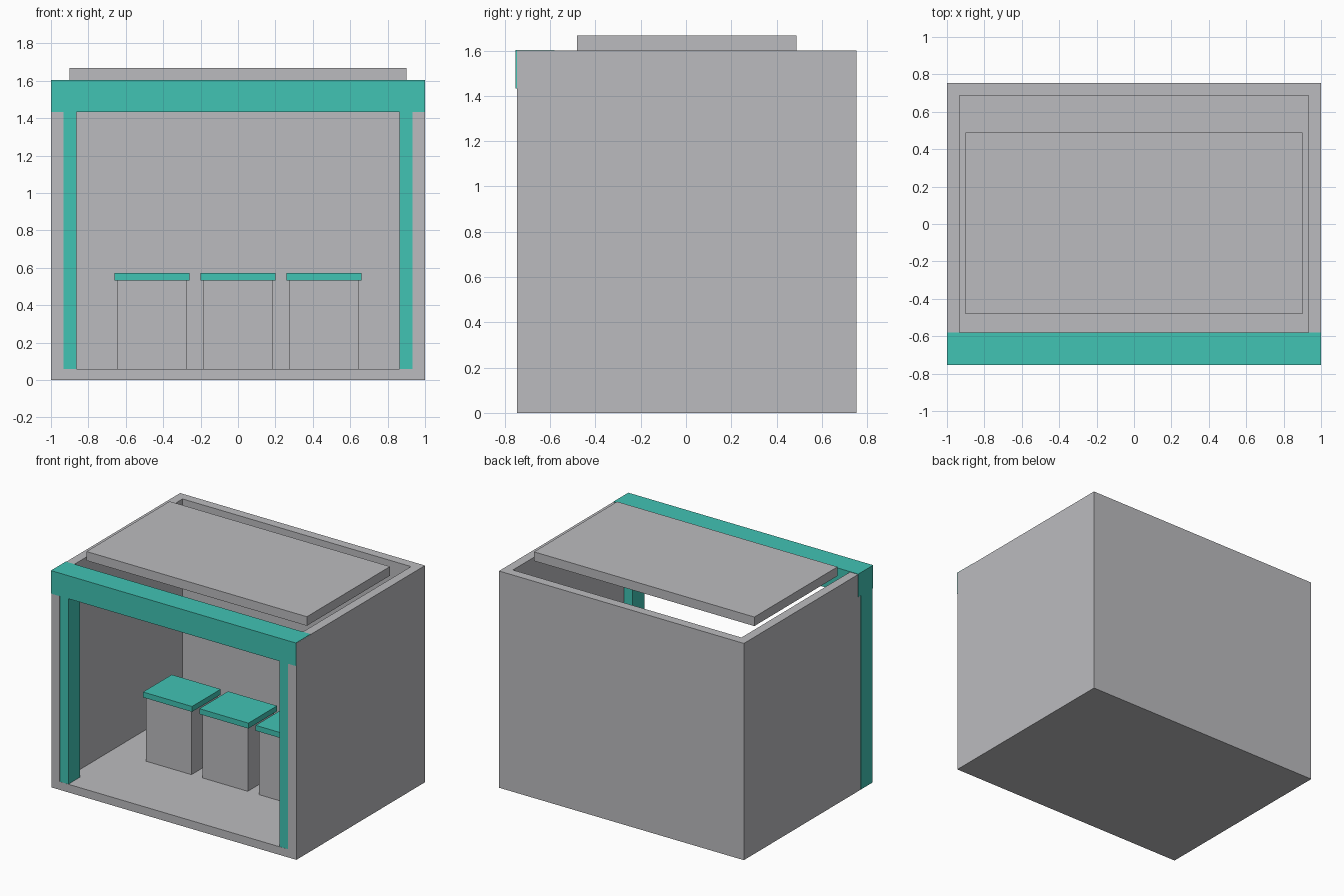
import bpy
import bmesh
from mathutils import Vector

old = bpy.data.objects.get("Cube")
if old:
    bpy.data.objects.remove(old, do_unlink=True)


def make_material(name, rgb):
    mat = bpy.data.materials.new(name)
    mat.use_nodes = True
    mat.diffuse_color = (*rgb, 1)
    mat.node_tree.nodes["Principled BSDF"].inputs["Base Color"].default_value = (*rgb, 1)
    return mat


GREY = make_material("light grey", (0.50, 0.50, 0.52))
TEAL = make_material("teal", (0.053, 0.546, 0.456))


def box(name, x, y, z, mat):
    """Box from its (low, high) range on each axis."""
    low, high = Vector((x[0], y[0], z[0])), Vector((x[1], y[1], z[1]))
    bm = bmesh.new()
    bmesh.ops.create_cube(bm, size=1)
    for v in bm.verts:
        v.co = (low + high) / 2 + v.co * (high - low)
    mesh = bpy.data.meshes.new(name)
    bm.to_mesh(mesh)
    bm.free()
    mesh.materials.append(mat)
    obj = bpy.data.objects.new(name, mesh)
    bpy.context.collection.objects.link(obj)
    return obj


FRONT, BACK = -0.747, 0.753
WALL, FLOOR, TOP = 0.067, 0.06, 1.6
INNER = 1 - WALL

# Shell: solid block hollowed out through the front and the top
shell = box("shell", (-1, 1), (FRONT, BACK), (0, TOP), GREY)
cutter = box("shell_cutter", (-INNER, INNER), (-1, BACK - WALL), (FLOOR, 2), GREY)
cutter.hide_render = True
cut = shell.modifiers.new("hollow", "BOOLEAN")
cut.operation = "DIFFERENCE"
cut.solver = "EXACT"
cut.object = cutter
bpy.context.view_layer.objects.active = shell
bpy.ops.object.modifier_apply(modifier=cut.name)
bpy.data.objects.remove(cutter, do_unlink=True)

# Front beam and the two posts, flush with the outer walls
BEAM_LOW = 1.433
box("front_beam", (-1.001, 0.999), (-0.753, -0.58), (BEAM_LOW, 1.603), TEAL)
box("right_post", (-1.001, -0.863), (FRONT + 0.001, -0.61), (0.001, BEAM_LOW), TEAL)
box("left_post", (0.863, 0.999), (FRONT + 0.001, -0.61), (0.001, BEAM_LOW), TEAL)

# Raised roof panel
box("roof_panel", (-0.9, 0.9), (-0.482, 0.488), (TOP, 1.667), GREY)

# Row of three counters with overhanging tops
for side, cx in (("right", -0.46), ("middle", 0), ("left", 0.46)):
    box(side + "_counter", (cx - 0.185, cx + 0.185), (-0.15, 0.155), (FLOOR, 0.533), GREY)
    box(side + "_counter_top", (cx - 0.2, cx + 0.2), (-0.165, 0.17), (0.533, 0.573), TEAL)
